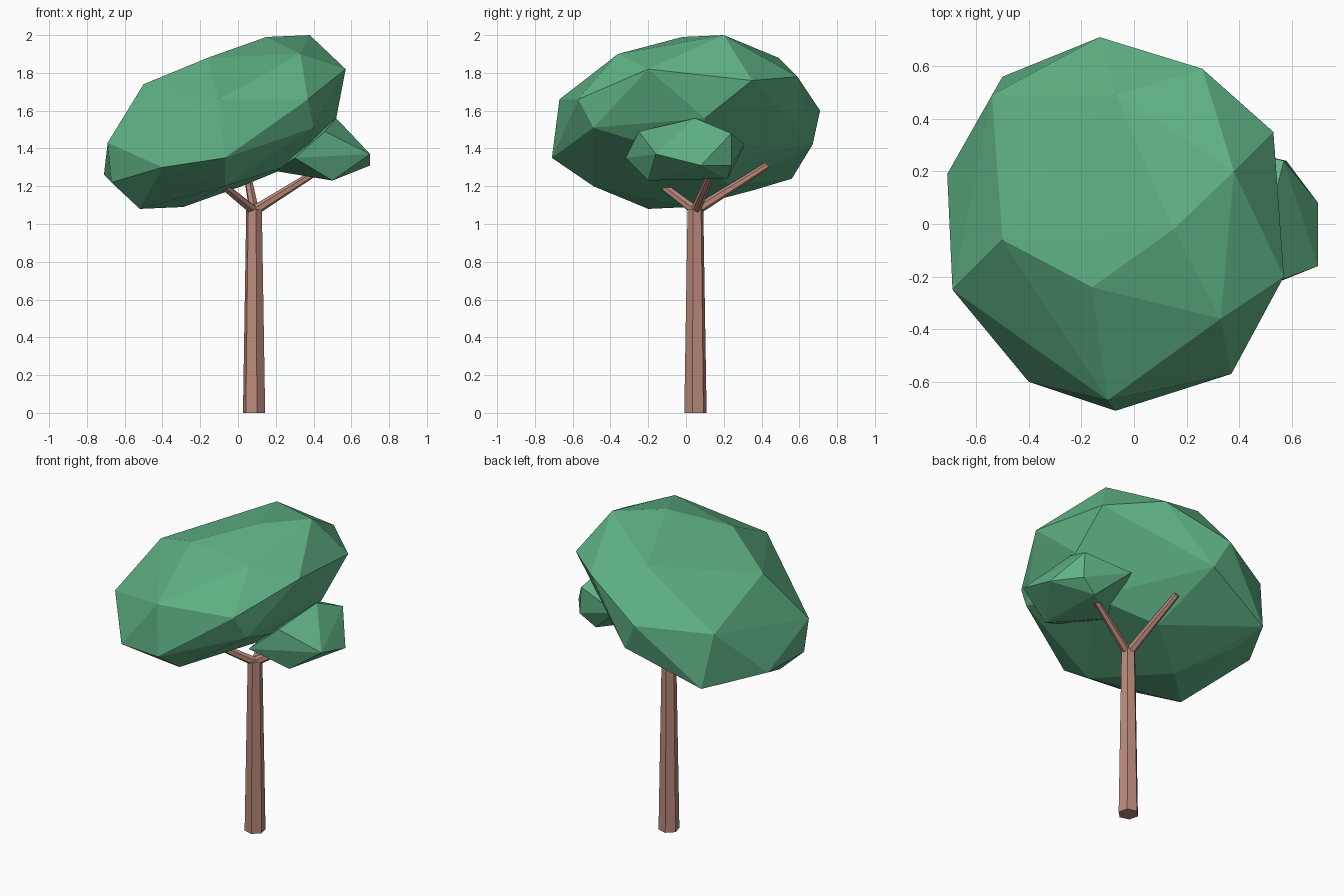
import bpy
import bmesh
from mathutils import Vector, Matrix

cube = bpy.data.objects.get("Cube")
if cube:
    bpy.data.objects.remove(cube, do_unlink=True)


def make_material(name, colour):
    material = bpy.data.materials.new(name)
    material.use_nodes = True
    material.diffuse_color = colour
    material.node_tree.nodes["Principled BSDF"].inputs["Base Color"].default_value = colour
    return material


leaf_green = make_material("leaf green", (0.115, 0.445, 0.235, 1))
bark_brown = make_material("bark brown", (0.5, 0.255, 0.2, 1))


def finish(name, bm, material):
    bmesh.ops.recalc_face_normals(bm, faces=bm.faces)
    mesh = bpy.data.meshes.new(name)
    bm.to_mesh(mesh)
    bm.free()
    mesh.materials.append(material)
    obj = bpy.data.objects.new(name, mesh)
    bpy.context.scene.collection.objects.link(obj)
    return obj


def foliage(name, points):
    """Faceted leaf clump: the convex skin around a few corner points."""
    bm = bmesh.new()
    for point in points:
        bm.verts.new(point)
    hull = bmesh.ops.convex_hull(bm, input=bm.verts)
    loose = {g for g in hull["geom_interior"] + hull["geom_unused"]
             if isinstance(g, bmesh.types.BMVert)}
    bmesh.ops.delete(bm, geom=list(loose), context="VERTS")
    return finish(name, bm, leaf_green)


def limb(name, start, end, start_radius, end_radius, turn=0.0):
    """Tapered six-sided limb between two points."""
    start, end = Vector(start), Vector(end)
    axis = end - start
    bm = bmesh.new()
    placement = (Matrix.Translation((start + end) / 2)
                 @ axis.to_track_quat("Z", "Y").to_matrix().to_4x4()
                 @ Matrix.Rotation(turn, 4, "Z"))
    bmesh.ops.create_cone(bm, cap_ends=True, segments=6, radius1=start_radius,
                          radius2=end_radius, depth=axis.length, matrix=placement)
    return finish(name, bm, bark_brown)


# Trunk and three branches forking from its top
limb("trunk", (0.085, 0.05, 0), (0.085, 0.05, 1.08), 0.061, 0.043, 0.25)
fork = (0.085, 0.05, 1.07)
branch_tips = {
    "left_branch": (0.42, 0.14, 1.28),
    "back_branch": (0.04, 0.43, 1.31),
    "front_branch": (-0.15, -0.2, 1.26),
}
for name, tip in branch_tips.items():
    limb(name, fork, tip, 0.027, 0.018)

# Main crown: rim corners, then top corners repeated through the centre below
rim = [
    (0.57, -0.2, 1.82), (0.53, 0.35, 1.76), (0.26, 0.59, 1.78),
    (-0.13, 0.71, 1.6), (-0.5, 0.56, 1.24), (-0.71, 0.19, 1.26),
    (-0.69, -0.25, 1.43), (-0.67, -0.23, 1.22), (-0.4, -0.6, 1.3),
    (-0.07, -0.71, 1.35), (0.37, -0.57, 1.66), (0.52, 0.1, 1.56),
]
top = [
    (0.38, 0.2, 2.0), (0.15, -0.02, 1.99), (0.33, -0.36, 1.9),
    (-0.1, -0.67, 1.66), (-0.16, -0.24, 1.88), (-0.5, -0.06, 1.74),
    (-0.07, 0.49, 1.88), (-0.54, 0.49, 1.57),
]
centre = Vector((-0.07, 0, 1.54))
underside = [2 * centre - Vector(point) for point in top]
foliage("main_crown", rim + top + underside)

# Small leaf clump on the left branch
foliage("small_crown", [
    (0.7, -0.16, 1.37), (0.7, 0.08, 1.31), (0.58, 0.24, 1.31),
    (0.57, 0.24, 1.48), (0.52, 0.05, 1.56), (0.46, -0.25, 1.49),
    (0.5, -0.2, 1.23), (0.48, 0.22, 1.24), (0.3, -0.32, 1.35),
    (0.2, 0, 1.28), (0.28, 0.31, 1.42),
])
